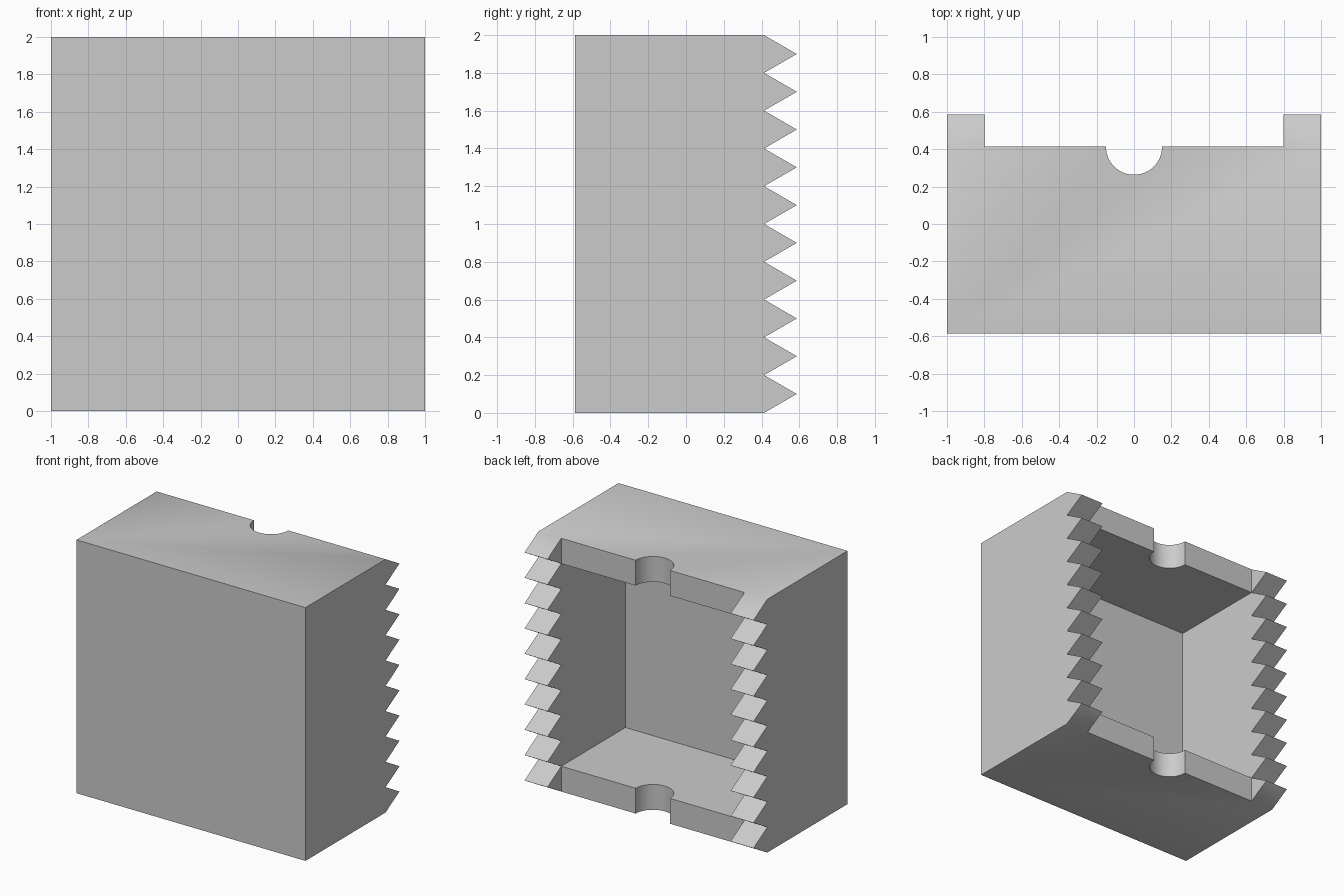
import bpy, bmesh, math

old = bpy.data.objects.get("Cube")
if old:
    bpy.data.objects.remove(old, do_unlink=True)

WALL = 0.2                       # thickness of every wall
TEETH = 10
PITCH = 2 / TEETH
TOOTH = PITCH * math.sin(math.radians(60))
FRONT = -(1 + TOOTH) / 2
BACK = FRONT + 1                 # plane at the tooth roots

grey = bpy.data.materials.new("plain grey")
grey.use_nodes = True
COLOUR = (0.6, 0.6, 0.6, 1)
grey.diffuse_color = COLOUR
grey.node_tree.nodes["Principled BSDF"].inputs["Base Color"].default_value = COLOUR


def prism(name, outline, direction):
    """Extrude a closed outline of 3D points into a solid."""
    bm = bmesh.new()
    face = bm.faces.new([bm.verts.new(p) for p in outline])
    out = bmesh.ops.extrude_face_region(bm, geom=[face])
    moved = [v for v in out["geom"] if isinstance(v, bmesh.types.BMVert)]
    bmesh.ops.translate(bm, verts=moved, vec=direction)
    bmesh.ops.recalc_face_normals(bm, faces=bm.faces)
    mesh = bpy.data.meshes.new(name)
    bm.to_mesh(mesh)
    bm.free()
    mesh.materials.append(grey)
    obj = bpy.data.objects.new(name, mesh)
    bpy.context.collection.objects.link(obj)
    return obj


def box(name, x, y0, y1, z0, z1):
    return prism(name, [(-x, y0, z0), (x, y0, z0), (x, y1, z0), (-x, y1, z0)],
                 (0, 0, z1 - z0))


def cut(target, cutter):
    cutter.hide_render = True
    bpy.ops.object.select_all(action="DESELECT")
    target.select_set(True)
    bpy.context.view_layer.objects.active = target
    mod = target.modifiers.new("cut", "BOOLEAN")
    mod.operation = "DIFFERENCE"
    mod.solver = "EXACT"
    mod.object = cutter
    bpy.ops.object.modifier_apply(modifier=mod.name)
    bpy.data.objects.remove(cutter, do_unlink=True)


# Solid block with a saw-toothed back edge
profile = [(-1, FRONT, 2), (-1, FRONT, 0), (-1, BACK, 0)]
for i in range(TEETH):
    profile += [(-1, BACK + TOOTH, (i + 0.5) * PITCH), (-1, BACK, (i + 1) * PITCH)]
body = prism("toothed_open_box", profile, (2, 0, 0))

# Teeth stay on the side walls only
cut(body, box("teeth_cutter", 1 - WALL, BACK, 1, -1, 3))

# Hollow interior, open at the back
cut(body, box("cavity_cutter", 1 - WALL, FRONT + WALL, 1, WALL, 2 - WALL))

# Half-round notch through the top and bottom plates
RADIUS, SIDES = 0.15, 64
ring = [(RADIUS * math.cos(2 * math.pi * i / SIDES),
         BACK + RADIUS * math.sin(2 * math.pi * i / SIDES), -1) for i in range(SIDES)]
cut(body, prism("notch_cutter", ring, (0, 0, 4)))

# Crisp edges, smooth notch
bpy.ops.object.shade_smooth_by_angle(angle=math.radians(30))
